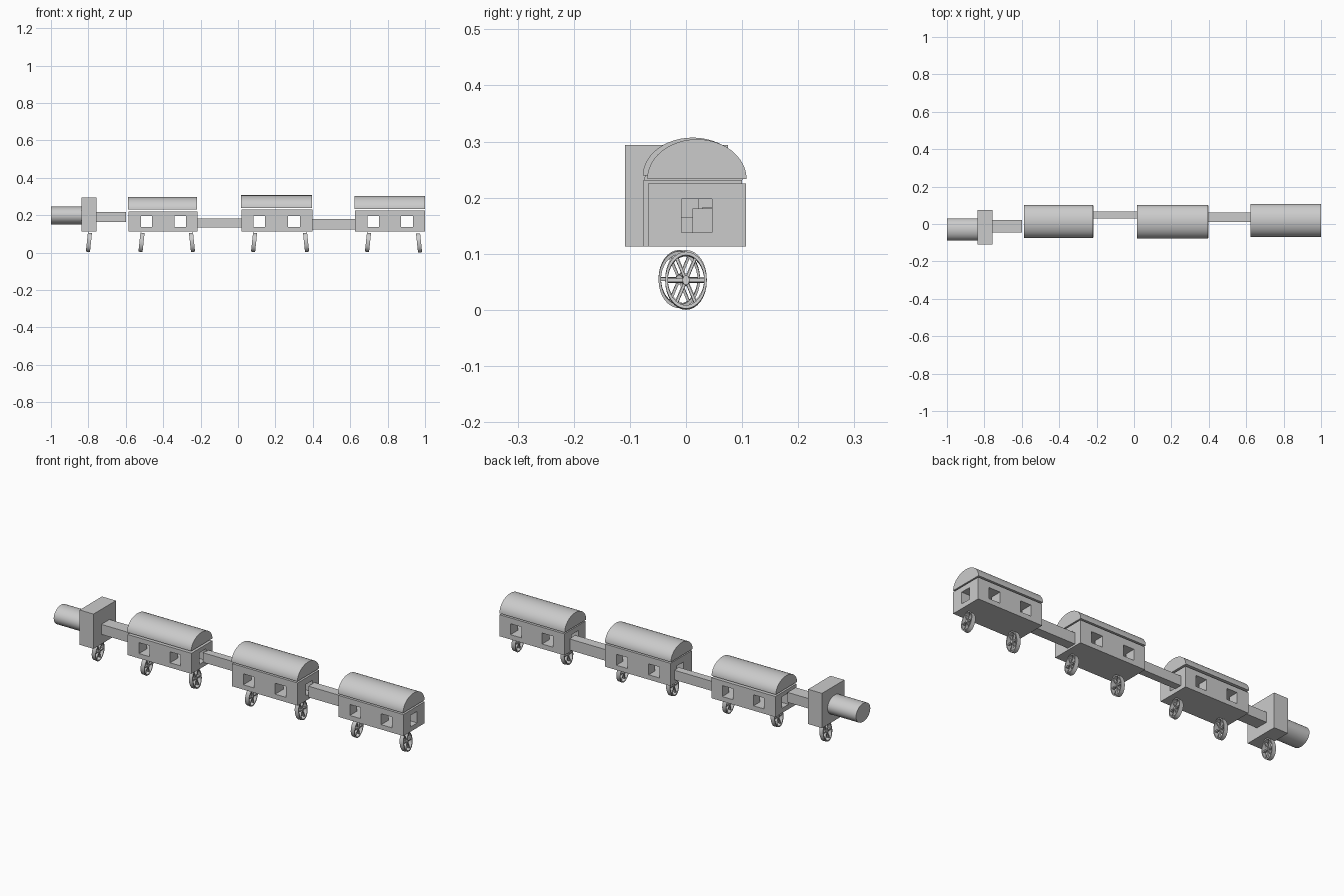
import bpy, bmesh
from math import sin, cos, pi, radians
from mathutils import Matrix

if "Cube" in bpy.data.objects:
    bpy.data.objects.remove(bpy.data.objects["Cube"])


def finish(name, bm, smooth=False):
    bmesh.ops.recalc_face_normals(bm, faces=bm.faces)
    me = bpy.data.meshes.new(name)
    bm.to_mesh(me)
    bm.free()
    ob = bpy.data.objects.new(name, me)
    bpy.context.collection.objects.link(ob)
    if smooth:
        bpy.ops.object.select_all(action='DESELECT')
        ob.select_set(True)
        bpy.context.view_layer.objects.active = ob
        bpy.ops.object.shade_smooth_by_angle(angle=radians(30))
    return ob


def add_box(bm, x, y, z, mat=Matrix()):
    m = Matrix.LocRotScale(
        ((x[0] + x[1]) / 2, (y[0] + y[1]) / 2, (z[0] + z[1]) / 2), None,
        (x[1] - x[0], y[1] - y[0], z[1] - z[0]))
    bmesh.ops.create_cube(bm, size=1, matrix=mat @ m)


def box(name, x, y, z):
    bm = bmesh.new()
    add_box(bm, x, y, z)
    return finish(name, bm)


def prism(name, x, profile):
    """Extrude a (y, z) outline along x."""
    bm = bmesh.new()
    f = bm.faces.new([bm.verts.new((x[0], y, z)) for y, z in profile])
    ext = bmesh.ops.extrude_face_region(bm, geom=[f])['geom']
    bmesh.ops.translate(bm, vec=(x[1] - x[0], 0, 0),
                        verts=[g for g in ext if isinstance(g, bmesh.types.BMVert)])
    return finish(name, bm, True)


def arc(cy, cz, ry, rz, sweep, n):
    return [(cy + ry * cos(sweep * i / n), cz + rz * sin(sweep * i / n)) for i in range(n + 1)]


def cut(ob, x, y, z):
    cutter = box("window_cutter", x, y, z)
    cutter.hide_render = True
    mod = ob.modifiers.new("window", 'BOOLEAN')
    mod.operation, mod.solver, mod.object = 'DIFFERENCE', 'EXACT', cutter
    bpy.context.view_layer.objects.active = ob
    bpy.ops.object.modifier_apply(modifier=mod.name)
    bpy.data.objects.remove(cutter)


def wheel(name, x, y, tilt, ry=0.037, rz=0.051, w=0.022, n=32):
    """Oval rim, six spokes and a small hub, leaning slightly."""
    bm = bmesh.new()
    rings = []
    for k, dx in ((1, -w / 2), (1, w / 2), (0.88, w / 2), (0.88, -w / 2)):
        rings.append([bm.verts.new((dx, k * cos(2 * pi * i / n), k * sin(2 * pi * i / n)))
                      for i in range(n)])
    for a in range(4):
        p, q = rings[a], rings[(a + 1) % 4]
        for i in range(n):
            j = (i + 1) % n
            bm.faces.new((p[i], p[j], q[j], q[i]))
    for i in range(3):
        add_box(bm, (-w * 0.3, w * 0.3), (-0.92, 0.92), (-0.06, 0.06),
                Matrix.Rotation(i * pi / 3, 4, 'X'))
    bmesh.ops.create_cone(bm, cap_ends=True, segments=12, radius1=0.17, radius2=0.17,
                          depth=w, matrix=Matrix.Rotation(pi / 2, 4, 'Y'))
    bm.transform(Matrix.Translation((x, y, 0.055)) @ Matrix.Rotation(tilt, 4, 'Y')
                 @ Matrix.Diagonal((1, ry, rz, 1)))
    low = min(v.co.z for v in bm.verts)
    bmesh.ops.translate(bm, vec=(0, 0, 0.003 - low), verts=bm.verts)
    if x > 0.9:
        bmesh.ops.translate(bm, vec=(0, 0, -0.003), verts=bm.verts)
    finish(name, bm, True)


# engine
prism("boiler", (-1.0, -0.83), arc(-0.029, 0.198, 0.059, 0.048, 2 * pi, 32)[:-1])
box("cab", (-0.836, -0.756), (-0.109, 0.075), (0.113, 0.294))

# coupling bars
box("coupling_1", (-0.76, -0.6), (-0.045, 0.022), (0.164, 0.216))
box("coupling_2", (-0.222, 0.024), (0.029, 0.068), (0.133, 0.183))
box("coupling_3", (0.397, 0.63), (0.012, 0.062), (0.123, 0.181))

# carriages: x range, y range, body top, roof bottom, roof top, side windows
cars = [
    ((-0.585, -0.217), (-0.073, 0.1), 0.220, 0.231, 0.297, ((-0.519, -0.459), (-0.340, -0.279))),
    ((0.019, 0.397), (-0.076, 0.1), 0.231, 0.239, 0.307, ((0.084, 0.145), (0.267, 0.331))),
    ((0.626, 1.0), (-0.068, 0.107), 0.225, 0.233, 0.304, ((0.692, 0.754), (0.872, 0.936))),
]
for i, (x, y, top, r0, r1, wins) in enumerate(cars, 1):
    body = box(f"carriage_body_{i}", x, y, (0.113, top))
    for wx in wins:
        cut(body, wx, (-0.2, 0.2), (0.138, 0.195))
    cut(body, (x[0] - 0.1, x[1] + 0.1), (-0.008, 0.046), (0.138, 0.198))
    ry = (y[1] - y[0]) / 2 + 0.001
    prism(f"carriage_roof_{i}", (x[0] - 0.003, x[1] - 0.001),
          arc((y[0] + y[1]) / 2, r0, ry, r1 - r0, pi, 24))

# wheels, one under the cab and two under each carriage
spots = [(-0.797, 1), (-0.516, 1), (-0.246, -1), (0.086, 1), (0.364, -1), (0.695, 1), (0.968, -1)]
for i, (x, s) in enumerate(spots, 1):
    wheel(f"wheel_{i}", x, -0.006 - 0.006 * s, radians(6 * s))
